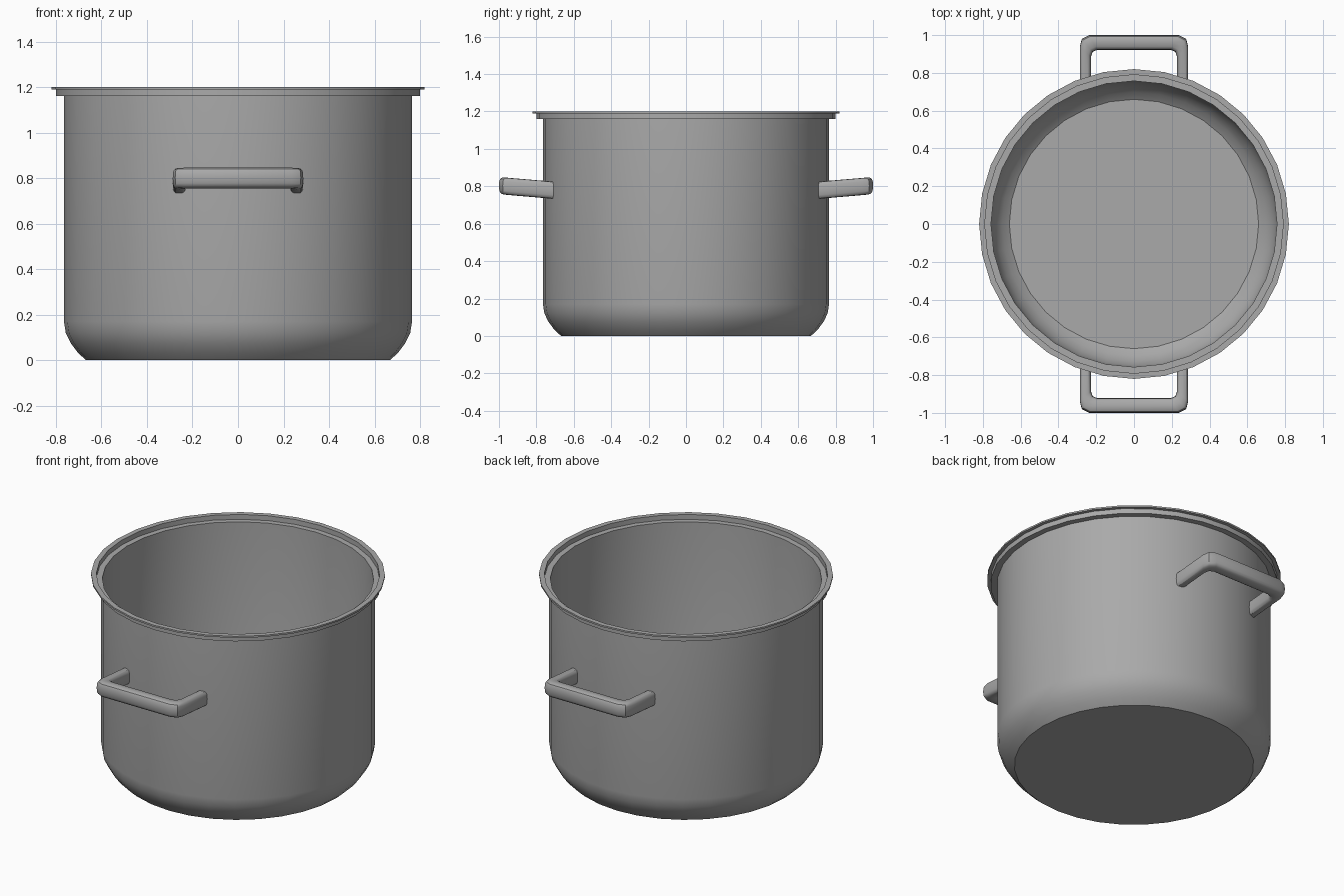
import bpy, bmesh, math

if "Cube" in bpy.data.objects:
    bpy.data.objects.remove(bpy.data.objects["Cube"])

steel = bpy.data.materials.new("steel_grey")
steel.diffuse_color = (0.4, 0.4, 0.4, 1)
steel.use_nodes = True
steel.node_tree.nodes["Principled BSDF"].inputs["Base Color"].default_value = steel.diffuse_color


def skin(name, rings, closed_caps=True):
    """Join equal-length rings of points with quads and cap both ends."""
    bm = bmesh.new()
    loops = [[bm.verts.new(p) for p in ring] for ring in rings]
    n = len(loops[0])
    for a, b in zip(loops, loops[1:]):
        for i in range(n):
            j = (i + 1) % n
            bm.faces.new((a[i], a[j], b[j], b[i]))
    if closed_caps:
        bm.faces.new(loops[0])
        bm.faces.new(loops[-1])
    bmesh.ops.recalc_face_normals(bm, faces=bm.faces)
    mesh = bpy.data.meshes.new(name)
    bm.to_mesh(mesh)
    bm.free()
    mesh.materials.append(steel)
    ob = bpy.data.objects.new(name, mesh)
    bpy.context.collection.objects.link(ob)
    bpy.ops.object.select_all(action='DESELECT')
    ob.select_set(True)
    bpy.context.view_layer.objects.active = ob
    bpy.ops.object.shade_smooth_by_angle(angle=math.radians(32))
    return ob


# Pot body: outside wall, stepped rim, inside wall and floor
SEGMENTS = 32
profile = [(0.668, 0), (0.703, 0.032), (0.735, 0.075), (0.757, 0.12), (0.765, 0.17),
           (0.765, 1.16), (0.80, 1.16), (0.80, 1.19), (0.82, 1.19), (0.82, 1.20),
           (0.79, 1.20), (0.79, 1.17), (0.757, 1.17),
           (0.757, 0.17), (0.749, 0.124), (0.728, 0.08), (0.698, 0.04), (0.66, 0.012)]
angles = [2 * math.pi * i / SEGMENTS for i in range(SEGMENTS)]
skin("pot_body", [[(r * math.cos(a), r * math.sin(a), z) for a in angles]
                  for r, z in profile])

# Handles: rounded section swept between inner and outer outline points
half = [((0.228, 0.728), (0.287, 0.706)),
        ((0.228, 0.885), (0.287, 0.94)),
        ((0.219, 0.911), (0.276, 0.98)),
        ((0.195, 0.922), (0.236, 1.0))]
stations = half + [((-i[0], i[1]), (-o[0], o[1])) for i, o in reversed(half)]


def soft(v):
    return math.copysign(abs(v) ** 0.6, v)


def handle(name, side):
    rings = []
    for inner, outer in stations:
        ring = []
        for k in range(16):
            a = 2 * math.pi * k / 16
            t = 0.5 + 0.5 * soft(math.cos(a))
            x = inner[0] + (outer[0] - inner[0]) * t
            y = inner[1] + (outer[1] - inner[1]) * t
            z = 0.78 + (y - 0.72) * 0.085 + 0.046 * soft(math.sin(a))
            ring.append((x * side, y * side, z))
        rings.append(ring)
    return skin(name, rings)


handle("back_handle", 1)
handle("front_handle", -1)
